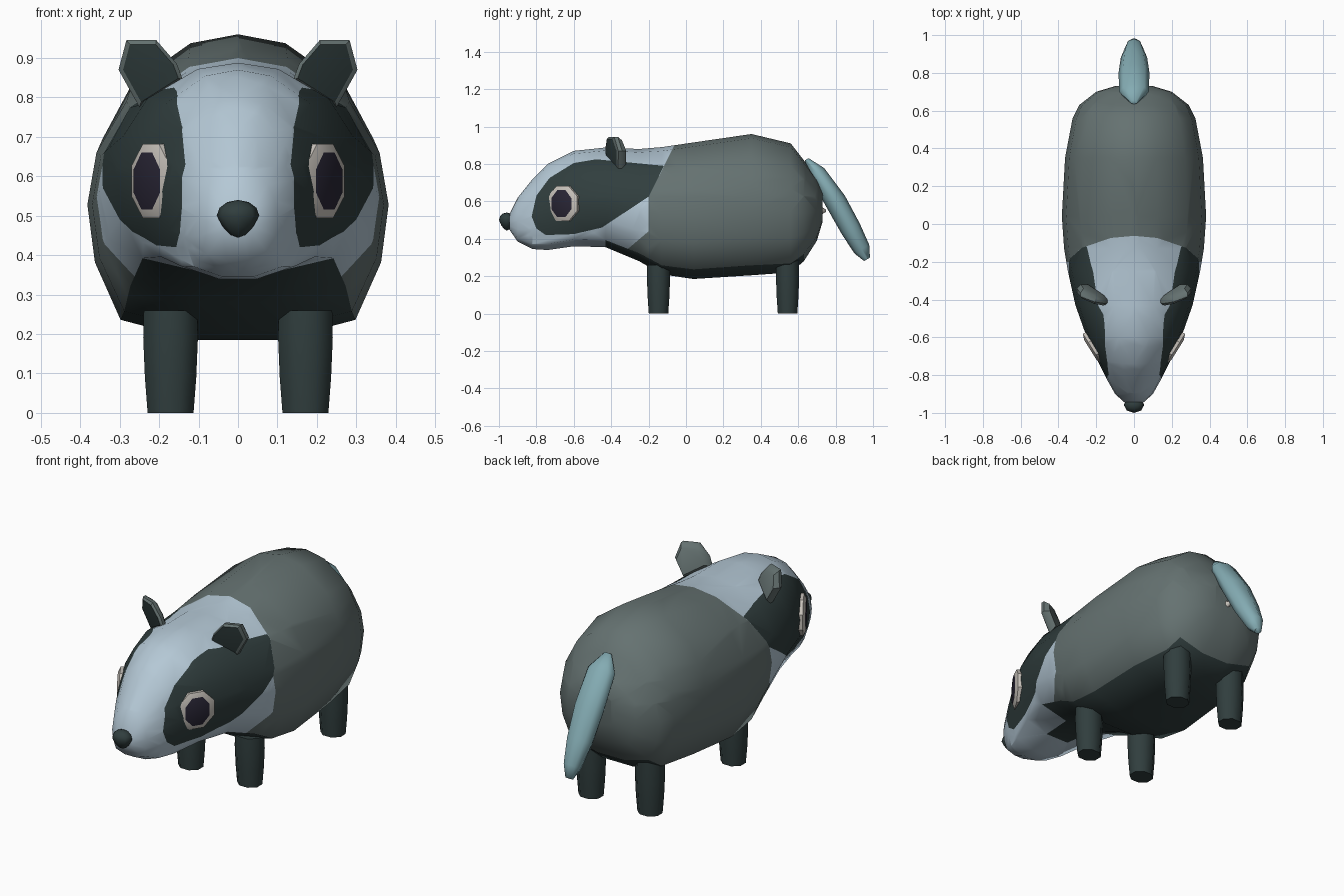
import bpy, bmesh, math
from mathutils import Vector

cube = bpy.data.objects.get("Cube")
if cube:
    bpy.data.objects.remove(cube, do_unlink=True)


def material(name, rgb):
    m = bpy.data.materials.new(name)
    m.use_nodes = True
    m.diffuse_color = (*rgb, 1)
    m.node_tree.nodes["Principled BSDF"].inputs["Base Color"].default_value = (*rgb, 1)
    return m


GREY = material("fur_grey", (0.130, 0.168, 0.165))
DARK = material("fur_dark", (0.030, 0.048, 0.048))
PALE = material("fur_pale_blue", (0.460, 0.580, 0.670))
TEAL = material("tail_teal", (0.230, 0.410, 0.450))
WHITE = material("eye_white", (0.580, 0.545, 0.500))
PUPIL = material("pupil_violet", (0.022, 0.019, 0.036))


def finish(name, bm, mats, angle=65, mirror=False):
    bmesh.ops.recalc_face_normals(bm, faces=bm.faces[:])
    mesh = bpy.data.meshes.new(name)
    bm.to_mesh(mesh)
    bm.free()
    ob = bpy.data.objects.new(name, mesh)
    bpy.context.collection.objects.link(ob)
    for m in mats:
        mesh.materials.append(m)
    bpy.ops.object.select_all(action="DESELECT")
    ob.select_set(True)
    bpy.context.view_layer.objects.active = ob
    bpy.ops.object.shade_smooth_by_angle(angle=math.radians(angle))
    if mirror:
        ob.modifiers.new("mirror", "MIRROR").use_axis[0] = True
    return ob


def loft(bm, rings, caps=True):
    """Bridge point rings with quads; returns the quads per strip."""
    vs = [[bm.verts.new(p) for p in r] for r in rings]
    n = len(vs[0])
    strips = [[bm.faces.new((a[i], a[(i + 1) % n], b[(i + 1) % n], b[i])) for i in range(n)]
              for a, b in zip(vs, vs[1:])]
    if caps:
        bm.faces.new(vs[0])
        bm.faces.new(vs[-1])
    return strips


def circle(n, phase=0.5):
    return [(math.cos((i + phase) * math.tau / n), math.sin((i + phase) * math.tau / n))
            for i in range(n)]


def paint_convex(bm, outline, index, skip):
    """Cut a convex (y, z) outline through the skin and colour what lies inside."""
    centre = sum((Vector((0, y, z)) for y, z in outline), Vector()) / len(outline)
    inside = [f for f in bm.faces if f.material_index != skip]
    for (y0, z0), (y1, z1) in zip(outline, outline[1:] + outline[:1]):
        p = Vector((0, y0, z0))
        no = Vector((0, z1 - z0, y0 - y1)).normalized()
        if no.dot(centre - p) < 0:
            no = -no
        geom = set(inside)
        for f in inside:
            geom.update(f.verts)
            geom.update(f.edges)
        out = bmesh.ops.bisect_plane(bm, geom=list(geom), dist=1e-5, plane_co=p, plane_no=no)
        faces = {g for g in out["geom"] if isinstance(g, bmesh.types.BMFace)}
        faces.update(f for f in inside if f.is_valid)
        inside = [f for f in faces if no.dot(f.calc_center_median() - p) > 0]
    for f in inside:
        f.material_index = index


# Body and head: one skin lofted along y; (y, top, bottom, half width)
STATIONS = [(-.945, .53, .45, .05), (-.90, .62, .385, .10), (-.82, .72, .345, .145),
            (-.74, .80, .34, .185), (-.60, .87, .36, .25), (-.43, .888, .355, .31),
            (-.25, .88, .28, .35), (-.13, .89, .21, .37), (.04, .915, .185, .382),
            (.35, .96, .205, .365), (.56, .91, .22, .325), (.63, .82, .28, .29),
            (.70, .72, .39, .20), (.73, .66, .49, .10)]
HALF = [(0, 1), (.33, .97), (.74, .83), (.94, .65), (1, .47), (.95, .27), (.78, .07), (.27, 0)]
SECTION = HALF + [(0, 0)] + [(-u, v) for u, v in HALF[:0:-1]]
bm = bmesh.new()
strips = loft(bm, [[(u * w, y, b + v * (t - b)) for u, v in SECTION] for y, t, b, w in STATIONS])
# Dark belly, starting as a narrow tongue under the throat
for s, strip in enumerate(strips):
    for i, f in enumerate(strip):
        if (5 <= s <= 10 and 6 <= i <= 9) or (s == 4 and 7 <= i <= 8):
            f.material_index = 1
bmesh.ops.triangulate(bm, faces=bm.faces[:])
# Pale head (crown, then cheeks), then the dark eye mask over it
paint_convex(bm, [(-1.2, .625), (-.2, .625), (-.05, .925), (-.05, 1.1), (-1.2, 1.1)], 2, 1)
paint_convex(bm, [(-1.2, .625), (-.2, .625), (-.2, .44), (-.40, .27), (-1.2, .27)], 2, 1)
paint_convex(bm, [(-.825, .52), (-.80, .63), (-.73, .725), (-.60, .805), (-.48, .825),
                  (-.118, .79), (-.2, .625), (-.45, .46), (-.60, .425), (-.75, .42),
                  (-.80, .455)], 1, 1)
finish("body", bm, [GREY, DARK, PALE], 75)

# Nose: rounded on top, pointed below
bm = bmesh.new()
bmesh.ops.create_uvsphere(bm, u_segments=8, v_segments=6, radius=1)
for v in bm.verts:
    x, y, z = v.co
    squeeze = 1 if z > -.1 else 1 + .35 * z
    v.co = (x * .054 * squeeze, -.958 + y * .042 * squeeze, .50 + z * (.04 if z > 0 else .056))
finish("nose", bm, [DARK])

# Eyes: raised octagonal rim with a flush pupil
bm = bmesh.new()
centre, out = Vector((.216, -.657, .588)), Vector((.85, -.53, 0)).normalized()
along, up = Vector((.53, .85, 0)).normalized(), Vector((0, 0, 1))


def eye_ring(rw, rh, depth):
    return [centre + along * c * rw + up * s * rh + out * depth for c, s in circle(8)]


loft(bm, [eye_ring(.10, .102, -.03), eye_ring(.10, .102, .006), eye_ring(.068, .078, .018)])
bm.faces.ensure_lookup_table()
bm.faces[-1].material_index = 1
finish("eyes", bm, [WHITE, PUPIL], 30, mirror=True)

# Ears: leaning slabs, dark in front and grey behind
EAR = [(.14, .845), (.155, .885), (.207, .945), (.283, .945), (.303, .87), (.25, .775)]


def ear_ring(scale, depth):
    return [(.22 + (x - .22) * scale, -.385 + (x - .21) * .38 - (z - .87) * .2 + depth,
             .87 + (z - .87) * scale) for x, z in EAR]


bm = bmesh.new()
loft(bm, [ear_ring(.86, -.022), ear_ring(1, -.012), ear_ring(1, .008), ear_ring(.75, .03)])
bm.faces.ensure_lookup_table()
bm.faces[-2].material_index = 1
finish("ears", bm, [GREY, DARK], 40, mirror=True)

# Legs: tapered octagonal posts
for name, y, top in (("front_legs", -.147, .26), ("back_legs", .543, .33)):
    bm = bmesh.new()
    loft(bm, [[(.171 + c * .075 * r, y + s * .067 * r, z) for c, s in circle(8)]
              for z, r in ((0, .84), (.09, .94), (.19, 1), (top, .98))])
    finish(name, bm, [DARK], mirror=True)

# Tail: drooping tapered loft; (y, z, half width, half thickness)
TAIL = [(.645, .825, .02, .012), (.70, .755, .078, .045), (.80, .60, .082, .058),
        (.88, .455, .07, .056), (.94, .345, .045, .046), (.968, .29, .02, .018)]
d = Vector((0, .51, -.86))
side, thick = Vector((1, 0, 0)), Vector((0, .86, .51))
bm = bmesh.new()
loft(bm, [[Vector((0, y, z)) + side * c * w + thick * s * t for c, s in circle(8, 0)]
          for y, z, w, t in TAIL])
finish("tail", bm, [TEAL])

# Small pale bump under the tail
bm = bmesh.new()
loft(bm, [[(c * r, y, .55 + s * r) for c, s in circle(6)] for y, r in ((.72, .024), (.748, .006))])
finish("rump_bump", bm, [WHITE])
